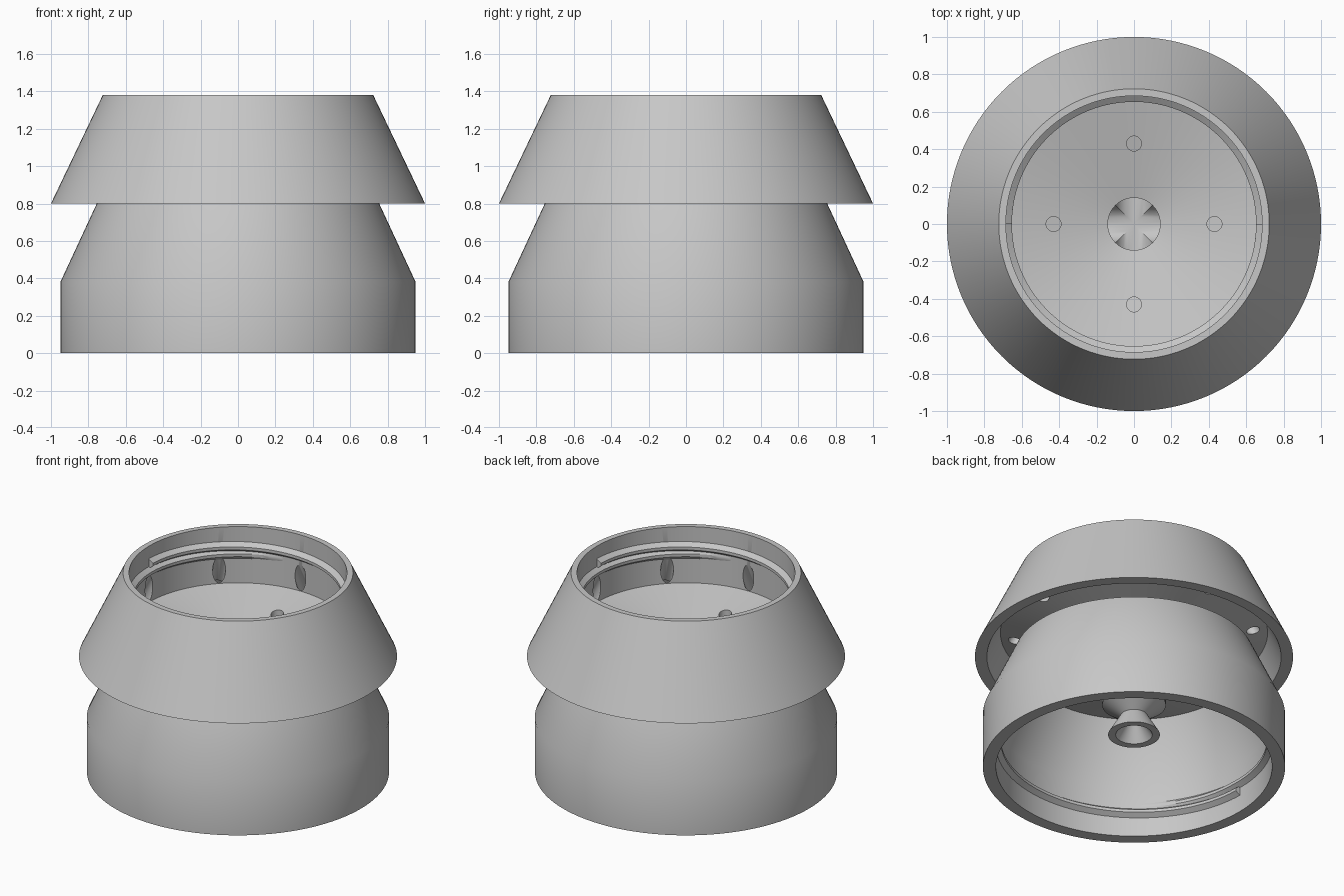
import bpy, bmesh, math
from mathutils import Vector

cube = bpy.data.objects.get("Cube")
if cube:
    bpy.data.objects.remove(cube)

SEGMENTS = 128

grey = bpy.data.materials.new("light grey plastic")
grey.use_nodes = True
COLOUR = (0.57, 0.57, 0.57, 1)
grey.diffuse_color = COLOUR
grey.node_tree.nodes["Principled BSDF"].inputs["Base Color"].default_value = COLOUR


def finish(bm, name):
    """Turn a bmesh into a linked object with outward normals."""
    bmesh.ops.remove_doubles(bm, verts=bm.verts, dist=1e-5)
    bmesh.ops.recalc_face_normals(bm, faces=bm.faces)
    mesh = bpy.data.meshes.new(name)
    bm.to_mesh(mesh)
    bm.free()
    mesh.materials.append(grey)
    obj = bpy.data.objects.new(name, mesh)
    bpy.context.collection.objects.link(obj)
    return obj


def select(obj):
    bpy.ops.object.select_all(action='DESELECT')
    obj.select_set(True)
    bpy.context.view_layer.objects.active = obj


def smooth(obj):
    select(obj)
    bpy.ops.object.shade_smooth_by_angle(angle=math.radians(28))


def lathe(name, profile):
    """Spin a radius/height profile that starts and ends on the axis."""
    bm = bmesh.new()
    verts = [bm.verts.new((r, 0, z)) for r, z in profile]
    edges = [bm.edges.new(pair) for pair in zip(verts, verts[1:])]
    bmesh.ops.spin(bm, geom=verts + edges, cent=(0, 0, 0), axis=(0, 0, 1),
                   angle=math.tau, steps=SEGMENTS, use_merge=True)
    bmesh.ops.remove_doubles(bm, verts=bm.verts, dist=1e-5)
    bmesh.ops.dissolve_degenerate(bm, edges=bm.edges, dist=1e-5)
    return finish(bm, name)


def drill(target, start, end, radius):
    """Cut a round hole between two points."""
    start, end = Vector(start), Vector(end)
    axis = end - start
    bpy.ops.mesh.primitive_cylinder_add(
        vertices=32, radius=radius, depth=axis.length,
        location=(start + end) / 2, rotation=axis.to_track_quat('Z', 'Y').to_euler())
    cutter = bpy.context.object
    cutter.hide_render = True
    cutter.data.materials.append(grey)
    mod = target.modifiers.new("hole", 'BOOLEAN')
    mod.operation = 'DIFFERENCE'
    mod.solver = 'EXACT'
    mod.object = cutter
    select(target)
    bpy.ops.object.modifier_apply(modifier=mod.name)
    bpy.data.objects.remove(cutter)


def thread(name, radius, z_start, turns, phase):
    """Right-handed ridge inside a bore that fades into the wall at its end."""
    depth, width, crown, pitch = 0.032, 0.04, 0.01, 0.11
    bm = bmesh.new()
    steps = int(abs(turns) * 96)
    rings = []
    for i in range(steps + 1):
        t = i / steps
        a = phase + t * turns * math.tau
        z = z_start + t * turns * pitch
        fade = min(1, (1 - t) * 5 + 0.02)
        inner = radius - depth * fade
        section = ((radius + 0.01, width), (inner, crown),
                   (inner, -crown), (radius + 0.01, -width))
        rings.append([bm.verts.new((r * math.cos(a), r * math.sin(a), z + h))
                      for r, h in section])
    for a, b in zip(rings, rings[1:]):
        for k in range(4):
            n = (k + 1) % 4
            bm.faces.new((a[k], a[n], b[n], b[k]))
    bm.faces.new(rings[0])
    bm.faces.new(rings[-1])
    smooth(finish(bm, name))


# Body, skirt, funnel floor and centre nozzle as one turned shell
shell = lathe("body_with_skirt", [
    (0, 0.33), (0.05, 0.33), (0.115, 0.235), (0.163, 0.235),    # nozzle socket
    (0.085, 0.37), (0.2, 0.45), (0.2, 0.62),                    # nozzle neck and hub
    (0.7, 0.75), (0.868, 0.36), (0.868, 0), (0.95, 0),          # inside of the body
    (0.95, 0.38), (0.755, 0.8), (0.2, 0.67),                    # outside and sunken top
    (0.2, 0.82), (0.84, 0.975),                                 # funnel underside
    (0.925, 0.8), (1.0, 0.8), (0.723, 1.38), (0.685, 1.38),     # skirt
    (0.685, 0.99), (0.14, 0.86), (0.14, 0.55), (0, 0.55)])      # funnel and bore

# Crossed side ports through the hub
drill(shell, (-0.3, 0, 0.55), (0.3, 0, 0.55), 0.1)
drill(shell, (0, -0.3, 0.55), (0, 0.3, 0.55), 0.1)

# Upright holes through the funnel floor
for i in range(4):
    c, s = math.cos(i * math.pi / 2), math.sin(i * math.pi / 2)
    drill(shell, (0.43 * c, 0.43 * s, 0.78), (0.43 * c, 0.43 * s, 1.1), 0.04)

# Steep drain holes from the bore wall into the gap under the skirt
for i in range(8):
    c, s = math.cos(i * math.pi / 4), math.sin(i * math.pi / 4)
    drill(shell, (0.8 * c, 0.8 * s, 0.86), (0.574 * c, 0.574 * s, 1.3), 0.041)

smooth(shell)

# Two-start threads in the top bore and the bottom opening
for i, side in enumerate(("left", "right")):
    thread("top_thread_" + side, 0.685, 1.26, -0.72, i * math.pi)
    thread("bottom_thread_" + side, 0.868, 0.15, 0.63, i * math.pi)
